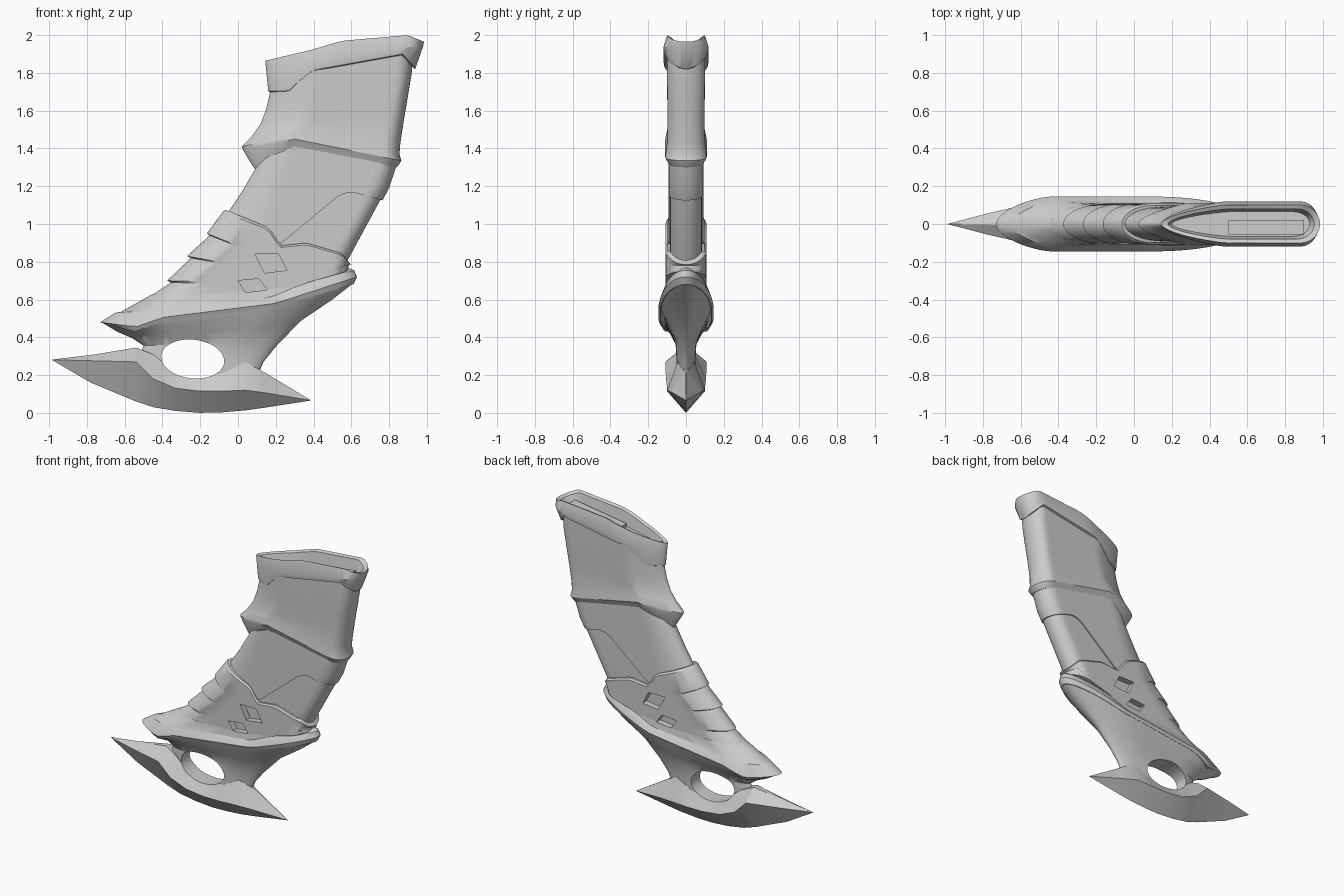
import bpy, bmesh, math

N = 36


def finish(name, verts, faces, angle=30):
    me = bpy.data.meshes.new(name)
    me.from_pydata(verts, [], faces)
    bm = bmesh.new()
    bm.from_mesh(me)
    bmesh.ops.remove_doubles(bm, verts=bm.verts, dist=1e-5)
    bmesh.ops.recalc_face_normals(bm, faces=bm.faces)
    bm.to_mesh(me)
    bm.free()
    ob = bpy.data.objects.new(name, me)
    bpy.context.collection.objects.link(ob)
    smooth(ob, angle)
    return ob


def smooth(ob, angle=30):
    bpy.ops.object.select_all(action='DESELECT')
    ob.select_set(True)
    bpy.context.view_layer.objects.active = ob
    bpy.ops.object.shade_smooth_by_angle(angle=math.radians(angle))


def height(line, x):
    for (x0, z0), (x1, z1) in zip(line, line[1:]):
        if x <= x1 + 1e-9:
            return z0 + (z1 - z0) * (x - x0) / (x1 - x0)
    return line[-1][1]


def loft(name, stations, left=0.25, right=0.12, point=0.0):
    """Each station is (side-view line from left to right, half thickness)."""
    verts, faces, R = [], [], 2 * N
    for line, h in stations:
        side = []
        for i in range(N + 1):
            t = (1 - math.cos(math.pi * i / N)) / 2
            x = line[0][0] + t * (line[-1][0] - line[0][0])
            s, r = min(t / left, 1), min((1 - t) / right, 1)
            f = (1 - point) * math.sqrt(max(0, 1 - (1 - s) ** 2)) + point * s
            f *= math.sqrt(max(0, 1 - (1 - r) ** 2))
            side.append((x, f * h, height(line, x)))
        verts += [(x, -y, z) for x, y, z in side]
        verts += [(x, y, z) for x, y, z in side[N - 1:0:-1]]
    for k in range(len(stations) - 1):
        for i in range(R):
            j = (i + 1) % R
            faces.append((k * R + i, k * R + j, (k + 1) * R + j, (k + 1) * R + i))
    # end caps bridge front to back across the thickness
    for b in (0, (len(stations) - 1) * R):
        for i in range(N):
            q = [b + i, b + i + 1, b + (R - i - 1), b + (R - i) % R]
            faces.append(tuple(dict.fromkeys(q)))
    return finish(name, verts, faces)


def prism(name, outline, y0, y1):
    n = len(outline)
    verts = [(x, y, z) for y in (y0, y1) for x, z in outline]
    faces = [tuple(range(n)), tuple(range(n, 2 * n))]
    faces += [(i, (i + 1) % n, n + (i + 1) % n, n + i) for i in range(n)]
    return finish(name, verts, faces)


def cut(ob, cutter):
    bpy.context.view_layer.objects.active = ob
    m = ob.modifiers.new("cut", 'BOOLEAN')
    m.object, m.operation, m.solver = cutter, 'DIFFERENCE', 'EXACT'
    # keep the cut ahead of any smoothing modifier
    ob.modifiers.move(len(ob.modifiers) - 1, 0)
    bpy.ops.object.modifier_apply(modifier="cut")
    smooth(ob)


# Upper sleeve with the flared ridge at its lower end
loft("upper_sleeve", [
    ([(0.09, 1.29), (0.3, 1.40), (0.84, 1.30)], 0.088),
    ([(0.07, 1.32), (0.3, 1.42), (0.85, 1.31)], 0.095),
    ([(0.025, 1.395), (0.3, 1.45), (0.865, 1.335)], 0.11),
    ([(0.02, 1.41), (0.3, 1.465), (0.855, 1.37)], 0.107),
    ([(0.07, 1.46), (0.3, 1.51), (0.86, 1.43)], 0.098),
    ([(0.12, 1.53), (0.88, 1.56)], 0.097),
    ([(0.15, 1.61), (0.90, 1.68)], 0.099),
    ([(0.17, 1.70), (0.92, 1.80)], 0.1),
    ([(0.17, 1.74), (0.4, 1.83), (0.88, 1.905), (0.925, 1.85)], 0.1)],
    left=0.3, right=0.1, point=0.5)

# Top collar: outer wall, rim, and shallow cup inside
loft("top_collar", [
    ([(0.165, 1.70), (0.27, 1.70), (0.32, 1.75), (0.4, 1.81), (0.87, 1.895), (0.935, 1.82)], 0.1),
    ([(0.16, 1.705), (0.27, 1.705), (0.32, 1.755), (0.4, 1.815), (0.87, 1.90), (0.94, 1.825)], 0.114),
    ([(0.145, 1.855), (0.3, 1.83), (0.45, 1.86), (0.88, 1.935), (0.98, 1.94)], 0.12),
    ([(0.145, 1.865), (0.38, 1.92), (0.55, 1.97), (0.9, 2.0), (0.985, 1.965)], 0.1),
    ([(0.18, 1.865), (0.38, 1.91), (0.55, 1.96), (0.88, 1.99), (0.955, 1.96)], 0.08),
    ([(0.2, 1.83), (0.4, 1.845), (0.93, 1.92)], 0.065)],
    left=0.4, right=0.12, point=0.4)
prism("collar_insert", [(0.5, 1.84), (0.5, 1.885), (0.9, 1.945), (0.9, 1.88)], -0.055, 0.02)

# Middle sleeve and the narrower core plate beneath it
loft("middle_sleeve", [
    ([(-0.06, 1.05), (0.22, 0.89), (0.54, 1.155), (0.6, 1.17), (0.765, 1.125)], 0.092),
    ([(0.02, 1.17), (0.3, 1.15), (0.54, 1.2), (0.8, 1.19)], 0.092),
    ([(0.12, 1.34), (0.3, 1.41), (0.84, 1.31)], 0.092)])
loft("core_plate", [
    ([(-0.1, 0.95), (0.56, 0.77)], 0.084),
    ([(0.0, 1.1), (0.75, 1.12)], 0.084),
    ([(0.05, 1.2), (0.78, 1.2)], 0.084)])

# Lower sleeve with overlapping bands down the left edge
bands = [(-0.46, 0.62, 0.63), (-0.355, 0.69, 0.68), (-0.375, 0.7, 0.685),
         (-0.25, 0.82, 0.75), (-0.27, 0.83, 0.755), (-0.15, 0.94, 0.82), (-0.165, 0.95, 0.825)]
lower = loft("lower_sleeve", [
    ([(x, z), (0.15, zm), (0.585, 0.75 + 0.03 * (z - 0.62) / 0.33)], 0.108) for x, z, zm in bands] + [
    ([(-0.08, 1.065), (0.16, 0.97), (0.22, 0.875), (0.36, 0.89), (0.55, 0.835), (0.598, 0.785)], 0.108),
    ([(-0.065, 1.075), (0.165, 0.98), (0.225, 0.885), (0.36, 0.9), (0.55, 0.845), (0.59, 0.795)], 0.098)])

# Diamond recesses on both faces
for outline in ([(0.09, 0.84), (0.215, 0.84), (0.26, 0.755), (0.14, 0.74)],
                [(0.0, 0.70), (0.11, 0.71), (0.155, 0.65), (0.04, 0.638)]):
    for s in (-1, 1):
        c = prism("recess_cutter", outline, s * 0.065, s * 0.2)
        cut(lower, c)
        bpy.data.objects.remove(c)

# Guard: flared rim around the sleeve
loft("guard_rim", [
    ([(-0.70, 0.468), (-0.54, 0.43), (-0.4, 0.485), (0.2, 0.56), (0.61, 0.68)], 0.135),
    ([(-0.73, 0.48), (-0.54, 0.455), (-0.4, 0.505), (0.2, 0.58), (0.63, 0.72)], 0.145),
    ([(-0.65, 0.53), (-0.4, 0.545), (0.17, 0.60), (0.3, 0.655), (0.615, 0.755)], 0.125),
    ([(-0.62, 0.535), (-0.4, 0.56), (0.17, 0.61), (0.3, 0.665), (0.6, 0.76)], 0.115),
    ([(-0.45, 0.63), (0.1, 0.64), (0.2, 0.66), (0.58, 0.77)], 0.108)],
    left=0.2, right=0.38, point=0.3)

# Frame tapering from the rim down to the blade
frame = loft("guard_frame", [
    ([(-0.48, 0.16), (0.08, 0.14)], 0.05),
    ([(-0.52, 0.30), (0.135, 0.27)], 0.05),
    ([(-0.5, 0.355), (-0.2, 0.37), (0.2, 0.35)], 0.055),
    ([(-0.56, 0.395), (-0.4, 0.42), (0.1, 0.44), (0.33, 0.485)], 0.085),
    ([(-0.64, 0.43), (-0.54, 0.42), (-0.4, 0.465), (0.2, 0.535), (0.5, 0.60)], 0.125),
    ([(-0.71, 0.472), (-0.54, 0.44), (-0.4, 0.495), (0.2, 0.57), (0.615, 0.69)], 0.137)],
    left=0.2, right=0.38, point=0.4)

# Blade: x, bottom z, ridge z, top z, ridge y, top y
sections = [(-0.985, .28, .281, .282, .001, 0.0005), (-0.78, .16, .276, .306, .055, .003),
            (-0.54, .06, .27, .345, .11, .02), (-0.45, .03, .18, .31, .106, .045),
            (-0.33, .01, .13, .21, .1, .05), (-0.2, 0, .115, .19, .1, .05),
            (-0.08, .003, .115, .21, .1, .05), (0.04, .013, .12, .27, .1, .045),
            (0.14, .027, .107, .215, .072, .004), (0.385, .065, .066, .067, .001, .0005)]
verts, faces = [], []
for x, zb, zr, zt, yr, yt in sections:
    verts += [(x, 0, zb), (x, -yr, zr), (x, -yt, zt), (x, yt, zt), (x, yr, zr)]
for k in range(len(sections) - 1):
    for i in range(5):
        j = (i + 1) % 5
        faces.append((5 * k + i, 5 * k + j, 5 * k + 5 + j, 5 * k + 5 + i))
faces += [tuple(range(5)), tuple(range(len(verts) - 5, len(verts)))]
blade = finish("blade", verts, faces)

# Oval finger hole through frame and blade
oval = [(-0.24 + 0.167 * math.cos(a), 0.285 - 0.012 * math.cos(a) + 0.103 * math.sin(a))
        for a in (2 * math.pi * i / 48 for i in range(48))]
hole = prism("hole_cutter", oval, -0.4, 0.4)
for ob in (frame, blade):
    cut(ob, hole)
bpy.data.objects.remove(hole)
